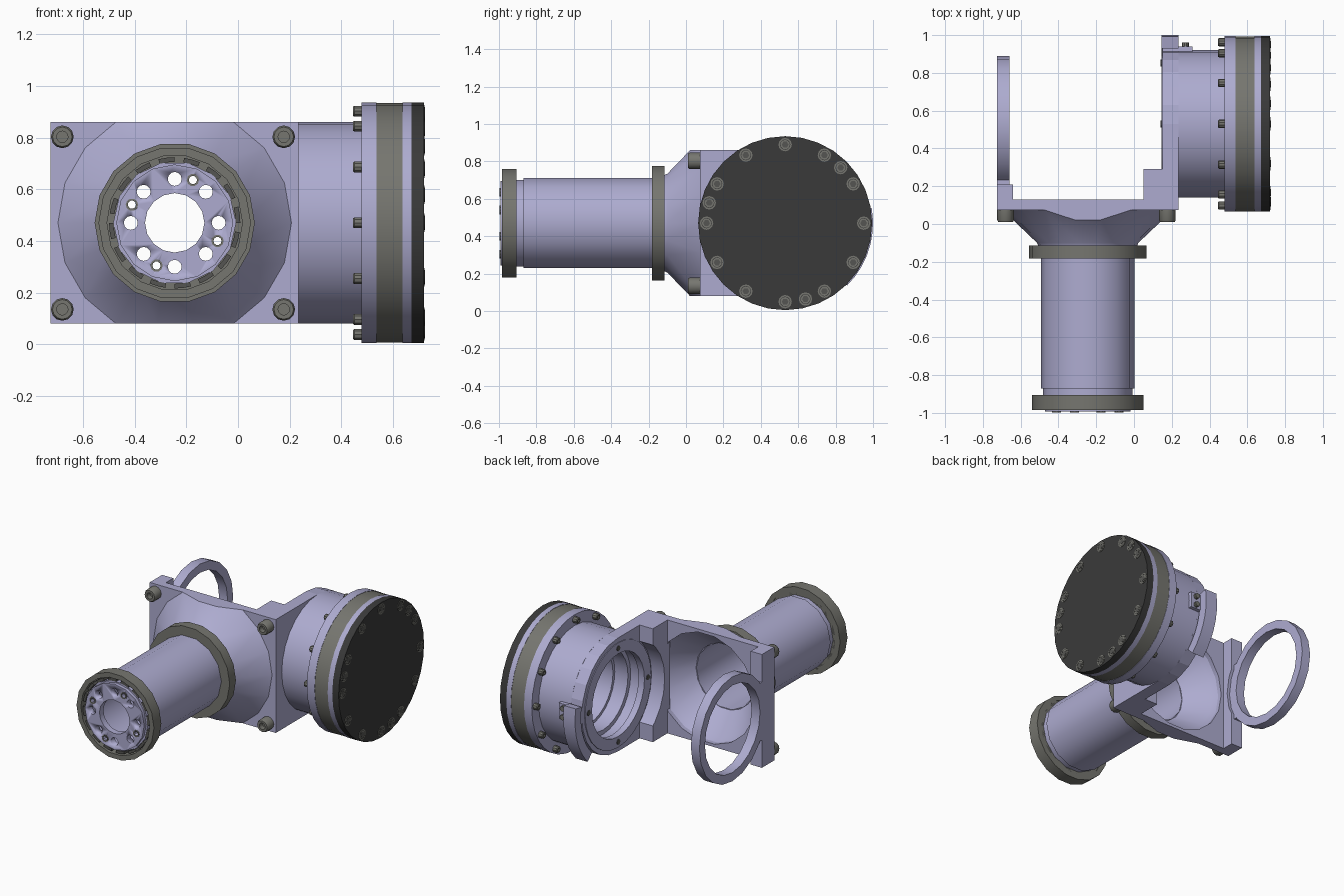
import bpy, bmesh, math
from mathutils import Vector

if "Cube" in bpy.data.objects:
    bpy.data.objects.remove(bpy.data.objects["Cube"])


def material(name, rgb):
    m = bpy.data.materials.new(name)
    m.use_nodes = True
    m.diffuse_color = (*rgb, 1)
    m.node_tree.nodes["Principled BSDF"].inputs["Base Color"].default_value = (*rgb, 1)
    return m


LILAC = material("lilac metal", (0.42, 0.41, 0.63))
GREY = material("warm grey", (0.18, 0.18, 0.16))
DARK = material("dark grey", (0.09, 0.09, 0.085))
BLACK = material("black", (0.042, 0.042, 0.042))

ARM = (-0.245, 0.47)    # x, z of the tube axis (runs along y)
DRUM = (0.53, 0.47)     # y, z of the drum axis (runs along x)


def finish(name, bm, mat, smooth=False):
    bmesh.ops.recalc_face_normals(bm, faces=bm.faces)
    me = bpy.data.meshes.new(name)
    bm.to_mesh(me)
    bm.free()
    ob = bpy.data.objects.new(name, me)
    bpy.context.collection.objects.link(ob)
    me.materials.append(mat)
    if smooth:
        bpy.ops.object.select_all(action='DESELECT')
        ob.select_set(True)
        bpy.context.view_layer.objects.active = ob
        bpy.ops.object.shade_smooth_by_angle(angle=math.radians(31))
    return ob


def point(axis, c, a, r, t):
    u, w = c[0] + r * math.cos(t), c[1] + r * math.sin(t)
    return (u, a, w) if axis == 'Y' else (a, u, w)


def lathe_bm(profile, axis, c, sides, closed, turn=0.0, arc=None):
    """Turn (position, radius) points round an axis; arc gives a partial sweep."""
    bm = bmesh.new()
    start, end = arc or (0, 2 * math.pi)
    n = sides + (1 if arc else 0)
    rings = [[bm.verts.new(point(axis, c, a, r, turn + start + (end - start) * i / sides))
              for a, r in profile] for i in range(n)]
    p = len(profile)
    for i in range(sides):
        A, B = rings[i], rings[(i + 1) % n]
        for j in range(p if closed else p - 1):
            k = (j + 1) % p
            bm.faces.new((A[j], A[k], B[k], B[j]))
    if arc:
        bm.faces.new(rings[0])
        bm.faces.new(rings[-1])
    elif not closed:
        bm.faces.new([r[0] for r in rings])
        bm.faces.new([r[-1] for r in rings])
    return bm


def lathe(name, profile, axis, c, sides, mat, closed=True, turn=0.0, arc=None, smooth=True):
    return finish(name, lathe_bm(profile, axis, c, sides, closed, turn, arc), mat, smooth)


def rod(name, a0, a1, r, axis, c, sides, mat, smooth=True):
    return lathe(name, [(a0, r), (a1, r)], axis, c, sides, mat, closed=False, smooth=smooth)


def tube(name, a0, a1, r0, r1, axis, c, sides, mat):
    return lathe(name, [(a0, r0), (a0, r1), (a1, r1), (a1, r0)], axis, c, sides, mat)


def box(name, lo, hi, mat):
    bm = bmesh.new()
    bmesh.ops.create_cube(bm, size=1)
    for v in bm.verts:
        v.co = [l + (h - l) * (q + 0.5) for l, h, q in zip(lo, hi, v.co)]
    return finish(name, bm, mat)


def cut(ob, *cutters):
    """Subtract the cutters, bake the result and remove them."""
    for c in cutters:
        m = ob.modifiers.new("cut", 'BOOLEAN')
        m.operation, m.solver, m.object = 'DIFFERENCE', 'EXACT', c
    bpy.context.view_layer.update()
    ev = ob.evaluated_get(bpy.context.evaluated_depsgraph_get())
    me = bpy.data.meshes.new_from_object(ev)
    ob.modifiers.clear()
    ob.data = me
    for c in cutters:
        bpy.data.objects.remove(c)
    return ob


def around(c, r, deg):
    t = math.radians(deg)
    return c[0] + r * math.cos(t), c[1] + r * math.sin(t)


# --- tube arm
tube("arm_tube", -0.87, -0.08, 0.222, 0.247, 'Y', ARM, 14, LILAC)
tube("arm_tube_neck", -0.97, -0.865, 0.215, 0.238, 'Y', ARM, 14, LILAC)
tube("front_ring", -0.985, -0.905, 0.262, 0.295, 'Y', ARM, 18, GREY)
tube("rear_ring", -0.183, -0.115, 0.235, 0.31, 'Y', ARM, 18, GREY)
tube("front_ring_seat", -0.925, -0.91, 0.23, 0.27, 'Y', ARM, 18, GREY)

# clips between the front ring and the tube
for i in range(16):
    a = 2 * math.pi * i / 16
    lathe(f"ring_clip_{i + 1}", [(-0.975, 0.236), (-0.975, 0.254), (-0.91, 0.254), (-0.91, 0.236)],
          'Y', ARM, 2, DARK, arc=(a, a + 0.25))

# end plate with its bolt holes
plate = tube("end_plate", -0.993, -0.95, 0.115, 0.226, 'Y', ARM, 16, LILAC)
holes = [rod("hole", -1.1, -0.9, 0.027, 'Y', around(ARM, 0.17, 45 * i), 12, LILAC) for i in range(8)]
small = [around(ARM, 0.18, d) for d in (67, -23, -113, 157)]
holes += [rod("hole", -1.1, -0.9, 0.016, 'Y', c, 10, LILAC) for c in small]
cut(plate, *holes)
for i, c in enumerate(small):
    tube(f"hole_rim_{i + 1}", -0.997, -0.99, 0.016, 0.024, 'Y', c, 10, GREY)

# --- hollow cone, trimmed flat above and below
bm = lathe_bm([(-0.115, 0.225), (-0.115, 0.262), (-0.1, 0.268), (0.075, 0.452), (0.1, 0.452),
               (0.1, 0.375), (0.06, 0.355), (-0.08, 0.225)], 'Y', ARM, 18, True)
for z, n in ((0.86, 1), (0.08, -1)):
    bmesh.ops.bisect_plane(bm, geom=bm.verts[:] + bm.edges[:] + bm.faces[:],
                           plane_co=(0, 0, z), plane_no=(0, 0, n), clear_outer=True)
    bmesh.ops.holes_fill(bm, edges=[e for e in bm.edges if e.is_boundary], sides=0)
finish("cone_housing", bm, LILAC, True)

base = box("base_plate", (-0.725, 0.075, 0.08), (0.235, 0.13, 0.86), LILAC)
cut(base, rod("hole", 0, 0.3, 0.375, 'Y', ARM, 18, LILAC))

# corner bolts with hex sockets
for x in (-0.68, 0.177):
    for z in (0.135, 0.803):
        side = ("right" if x < 0 else "left") + ("_lower" if z < 0.4 else "_upper")
        lathe(f"corner_bolt_{side}", [(0.09, 0.044), (0.02, 0.044), (0.01, 0.038), (0.01, 0.022), (0.045, 0.022)],
              'Y', (x, z), 12, GREY, closed=False)

# --- open ring on the right side
ring = tube("side_ring", -0.725, -0.66, 0.3, 0.36, 'X', DRUM, 20, LILAC)
foot = box("side_ring_foot", (-0.725, 0.08, 0.08), (-0.64, 0.21, 0.86), LILAC)
cut(foot, rod("hole", -0.66, -0.5, 0.365, 'X', DRUM, 20, LILAC),
    rod("hole", -0.8, -0.5, 0.3, 'X', DRUM, 20, LILAC))
neck = box("side_ring_neck", (-0.725, 0.2, 0.27), (-0.66, 0.27, 0.67), LILAC)
cut(neck, rod("hole", -0.8, -0.5, 0.3, 'X', DRUM, 20, LILAC))

# --- drum wall on the left side: straight foot running into a round end
bm = bmesh.new()
outline = [(0.08, 0.08)] + [around(DRUM, 0.39, -90 + 15 * i) for i in range(13)] + [(0.08, 0.86)]
face = bm.faces.new([bm.verts.new((0.15, y, z)) for y, z in outline])
out = bmesh.ops.extrude_face_region(bm, geom=[face])["geom"]
bmesh.ops.translate(bm, verts=[v for v in out if isinstance(v, bmesh.types.BMVert)], vec=Vector((0.085, 0, 0)))
wall = finish("drum_wall", bm, LILAC)
cut(wall, rod("hole", 0, 0.4, 0.3, 'X', DRUM, 24, LILAC))
foot = box("drum_foot", (0.05, 0.1, 0.08), (0.16, 0.29, 0.86), LILAC)
cut(foot, rod("hole", 0, 0.3, 0.37, 'X', DRUM, 24, LILAC))

# drum body with stepped bore, then the stacked end rings
lathe("drum_body", [(0.145, 0.285), (0.145, 0.36), (0.235, 0.36), (0.235, 0.39), (0.48, 0.39), (0.48, 0.25),
                    (0.36, 0.25), (0.36, 0.27), (0.26, 0.27), (0.26, 0.3), (0.19, 0.3), (0.19, 0.285)],
      'X', DRUM, 28, LILAC)
rod("drum_flange", 0.478, 0.537, 0.465, 'X', DRUM, 32, LILAC)
rod("drum_grey_band", 0.537, 0.637, 0.463, 'X', DRUM, 32, GREY)
rod("drum_outer_flange", 0.637, 0.672, 0.465, 'X', DRUM, 32, LILAC)
rod("drum_cap", 0.672, 0.72, 0.465, 'X', DRUM, 32, BLACK)

# cap screws with dark hex sockets
for i, d in enumerate([30 * k for k in range(12)] + [45, 165, 285]):
    c = around(DRUM, 0.42, d)
    rod(f"cap_screw_{i + 1}", 0.70, 0.7225, 0.036, 'X', c, 12, GREY)
    tube(f"cap_screw_groove_{i + 1}", 0.715, 0.7235, 0.025, 0.028, 'X', c, 12, BLACK)
    rod(f"cap_screw_socket_{i + 1}", 0.715, 0.724, 0.018, 'X', c, 6, DARK, False)

# bolts behind the flange
for i in range(12):
    lathe(f"flange_bolt_{i + 1}", [(0.482, 0.022), (0.45, 0.022), (0.445, 0.018), (0.445, 0.01), (0.46, 0.01)],
          'X', around(DRUM, 0.432, 30 * i), 10, GREY, closed=False)

# small screws on the inner face of the drum
for i, d in enumerate((0, 90, 180, 270)):
    rod(f"inner_screw_{i + 1}", 0.141, 0.15, 0.018, 'X', around(DRUM, 0.322, d), 10, DARK)

# --- curved guard bracket at the back of the drum
lathe("guard_bracket", [(0.145, 0.405), (0.145, 0.47), (0.235, 0.47), (0.235, 0.405)], 'X', DRUM, 7, LILAC,
      arc=(math.radians(-45), math.radians(10)))
box("guard_lug", (0.15, 0.9, 0.42), (0.31, 0.94, 0.53), LILAC)
for i, z in enumerate((0.445, 0.505)):
    rod(f"guard_screw_{i + 1}", 0.935, 0.96, 0.018, 'Y', (0.272, z), 10, GREY)
